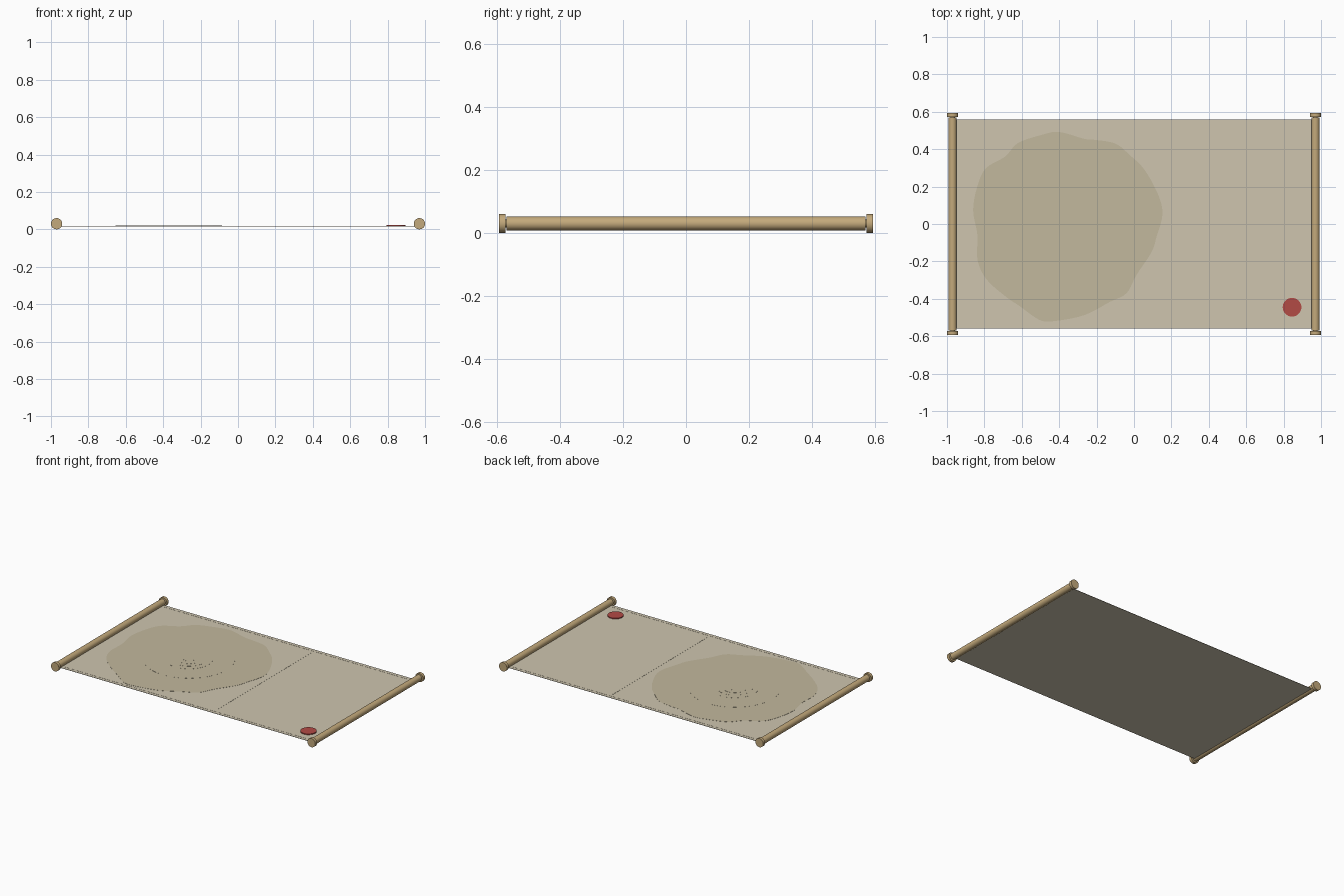
import bpy, bmesh, math
from mathutils import Vector

if "Cube" in bpy.data.objects:
    bpy.data.objects.remove(bpy.data.objects["Cube"])


def material(name, rgb):
    m = bpy.data.materials.new(name)
    m.diffuse_color = (*rgb, 1)
    m.use_nodes = True
    m.node_tree.nodes["Principled BSDF"].inputs["Base Color"].default_value = m.diffuse_color
    return m


paper = material("paper", (0.62, 0.56, 0.43))
land = material("land", (0.54, 0.48, 0.34))
wood = material("wood", (0.55, 0.40, 0.20))
red = material("red_wax", (0.45, 0.07, 0.06))


def prism(name, outline, z0, z1, mat):
    """Extrude a flat outline from z0 up to z1."""
    bm = bmesh.new()
    base = bm.faces.new([bm.verts.new((x, y, z0)) for x, y in outline])
    top = bmesh.ops.extrude_face_region(bm, geom=[base])["geom"]
    bmesh.ops.translate(bm, vec=(0, 0, z1 - z0),
                        verts=[v for v in top if isinstance(v, bmesh.types.BMVert)])
    bmesh.ops.recalc_face_normals(bm, faces=bm.faces)
    me = bpy.data.meshes.new(name)
    bm.to_mesh(me)
    bm.free()
    me.materials.append(mat)
    ob = bpy.data.objects.new(name, me)
    bpy.context.collection.objects.link(ob)
    return ob


def rect(x0, x1, y0, y1):
    return [(x0, y0), (x1, y0), (x1, y1), (x0, y1)]


def circle(cx, cy, r, n=48):
    return [(cx + r * math.cos(2 * math.pi * i / n),
             cy + r * math.sin(2 * math.pi * i / n)) for i in range(n)]


def smooth_loop(pts, steps=5):
    """Closed Catmull-Rom curve through the points."""
    p, n, out = [Vector(q) for q in pts], len(pts), []
    for i in range(n):
        a, b, c, d = p[i - 1], p[i], p[(i + 1) % n], p[(i + 2) % n]
        for s in range(steps):
            t = s / steps
            out.append(0.5 * (2 * b + (c - a) * t + (2 * a - 5 * b + 4 * c - d) * t ** 2
                              + (3 * b - a - 3 * c + d) * t ** 3))
    return [tuple(v) for v in out]


def rod(name, x, y, radius, length):
    bpy.ops.mesh.primitive_cylinder_add(vertices=32, radius=radius, depth=length,
                                        location=(x, y, 0.03),
                                        rotation=(math.pi / 2, 0, 0))
    ob = bpy.context.object
    ob.name = name
    ob.data.materials.append(wood)
    bpy.ops.object.shade_smooth_by_angle()


# Parchment sheet
TOP = 0.018
prism("parchment", rect(-0.965, 0.965, -0.56, 0.56), 0.016, TOP, paper)

# Border lines and page divider
for side, y in (("front", -0.537), ("back", 0.537)):
    prism(side + "_border", rect(-0.94, 0.94, y - 0.002, y + 0.002), TOP, TOP + 0.0008, paper)
prism("page_divider", rect(0.195, 0.199, -0.51, 0.51), TOP, TOP + 0.0008, paper)

# Wavy land patch
coast = [(.152, .05), (.13, .155), (.056, .29), (-.024, .37), (-.10, .43), (-.21, .45),
         (-.265, .455), (-.40, .492), (-.495, .476), (-.62, .433), (-.69, .36),
         (-.79, .30), (-.835, .21), (-.86, .075), (-.837, -.06), (-.837, -.19),
         (-.79, -.294), (-.69, -.385), (-.61, -.44), (-.505, -.513), (-.425, -.519),
         (-.265, -.487), (-.13, -.417), (-.04, -.37), (.013, -.273), (.094, -.15),
         (.12, -.07)]
prism("land_patch", smooth_loop(coast), TOP, TOP + 0.001, land)

# Concentric contour steps
for i, r in enumerate((0.285, 0.148, 0.11, 0.075, 0.037)):
    z = TOP + 0.001 + i * 0.0004
    prism(f"contour_{i + 1}", circle(-0.37, 0, r, 64), z, z + 0.0004, land)

# Wax seal
prism("wax_seal", circle(0.845, -0.445, 0.05), TOP, 0.024, red)

# Rollers with end caps on short necks
for side, x in (("left", -0.97), ("right", 0.97)):
    rod(side + "_roller", x, 0, 0.022, 1.138)
    rod(side + "_neck", x, 0, 0.012, 1.16)
    for end, s in (("front", -1), ("back", 1)):
        rod(f"{side}_{end}_cap", x, s * 0.583, 0.03, 0.02)
